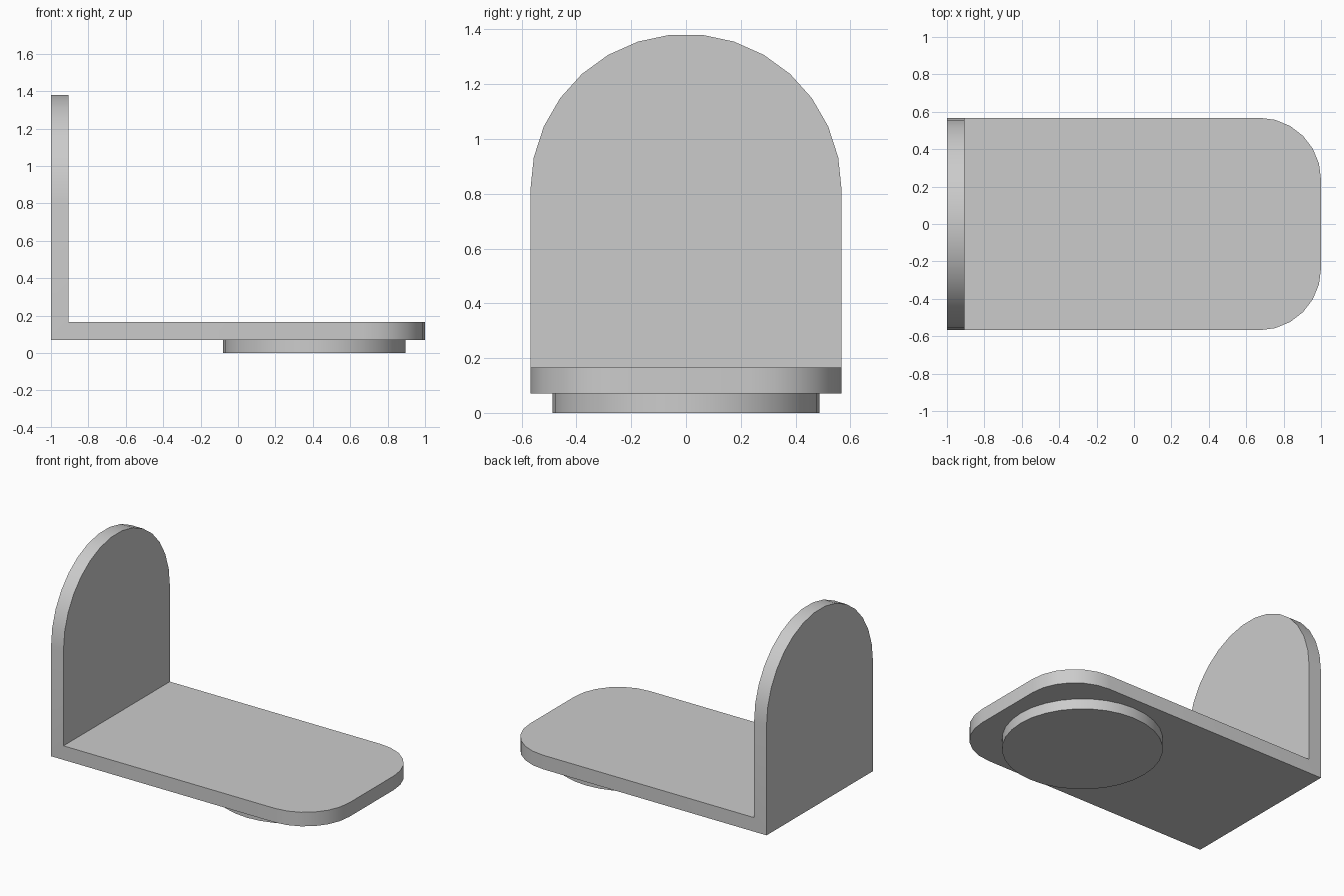
import bpy, bmesh
from math import cos, sin, radians
from mathutils import Vector

cube = bpy.data.objects.get("Cube")
if cube:
    bpy.data.objects.remove(cube, do_unlink=True)

HALF = 0.568              # half width of the bracket
BOTTOM, TOP = 0.07, 0.165  # shelf heights
BACK, INNER = -1.0, -0.907  # wall faces
SPRING = 0.815            # height where the arch begins
CORNER = 0.33             # shelf corner radius

grey = bpy.data.materials.new("plain grey")
grey.use_nodes = True
colour = (0.6, 0.6, 0.6, 1)
grey.diffuse_color = colour
grey.node_tree.nodes["Principled BSDF"].inputs["Base Color"].default_value = colour


def arc(cx, cy, r, start, end, steps):
    angles = [radians(start + (end - start) * i / steps) for i in range(steps + 1)]
    return [(cx + r * cos(a), cy + r * sin(a)) for a in angles]


def prism(bm, points, offset):
    face = bm.faces.new([bm.verts.new(p) for p in points])
    result = bmesh.ops.extrude_face_region(bm, geom=[face], use_keep_orig=True)
    verts = [v for v in result["geom"] if isinstance(v, bmesh.types.BMVert)]
    bmesh.ops.translate(bm, verts=verts, vec=Vector(offset))


def finish(bm, name):
    bmesh.ops.recalc_face_normals(bm, faces=bm.faces)
    mesh = bpy.data.meshes.new(name)
    bm.to_mesh(mesh)
    bm.free()
    mesh.materials.append(grey)
    obj = bpy.data.objects.new(name, mesh)
    bpy.context.collection.objects.link(obj)
    bpy.ops.object.select_all(action="DESELECT")
    obj.select_set(True)
    bpy.context.view_layer.objects.active = obj
    bpy.ops.object.shade_smooth_by_angle(angle=radians(30))


# Bracket: arched wall, split level with the shelf top
bm = bmesh.new()
arch = [(-HALF, BOTTOM), (HALF, BOTTOM)] + arc(0, SPRING, HALF, 0, 180, 15)
prism(bm, [(BACK, y, z) for y, z in arch], (INNER - BACK, 0, 0))
bmesh.ops.bisect_plane(bm, geom=bm.verts[:] + bm.edges[:] + bm.faces[:],
                       plane_co=(0, 0, TOP), plane_no=(0, 0, 1))

# Bracket: shelf with rounded far corners
inset = HALF - CORNER
shelf = ([(INNER, -HALF)] + arc(1 - CORNER, -inset, CORNER, -90, 0, 6)
         + arc(1 - CORNER, inset, CORNER, 0, 90, 6) + [(INNER, HALF)])
prism(bm, [(x, y, BOTTOM) for x, y in shelf], (0, 0, TOP - BOTTOM))

# Fuse wall and shelf: drop the touching faces and weld
touching = [f for f in bm.faces
            if all(abs(v.co.x - INNER) < 0.001 and v.co.z < TOP + 0.001 for v in f.verts)]
bmesh.ops.delete(bm, geom=touching, context="FACES")
bmesh.ops.remove_doubles(bm, verts=bm.verts, dist=0.0005)
bmesh.ops.recalc_face_normals(bm, faces=bm.faces)
bmesh.ops.dissolve_limit(bm, angle_limit=radians(1), verts=bm.verts, edges=bm.edges)
finish(bm, "bracket")

# Round foot under the shelf
bm = bmesh.new()
disc = arc(0.408, 0, 0.487, 0, 360, 32)[:-1]
prism(bm, [(x, y, 0) for x, y in disc], (0, 0, BOTTOM))
finish(bm, "round_foot")
